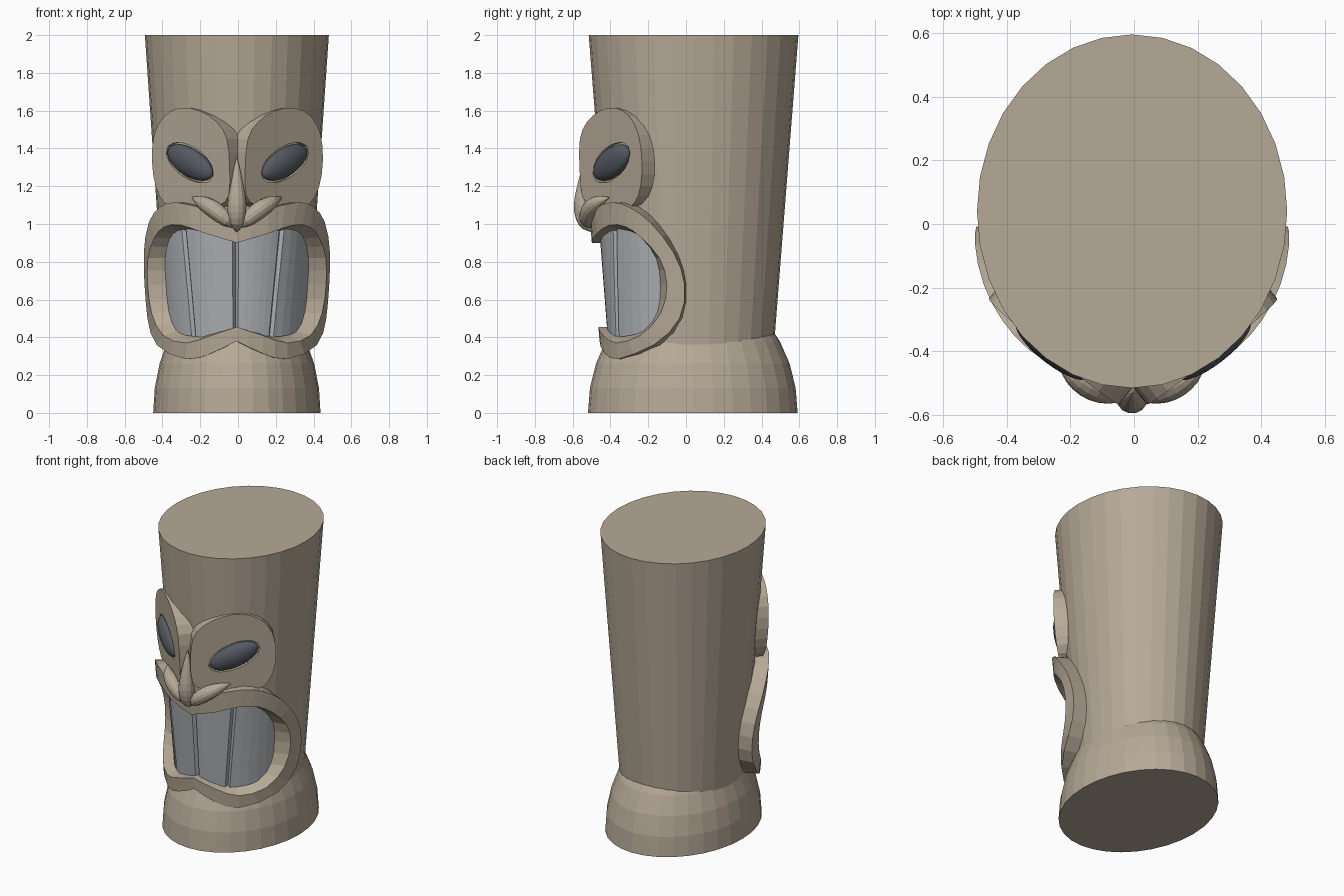
import bpy, bmesh, math
from math import sin, cos, pi, radians
from mathutils import Vector, Matrix

if "Cube" in bpy.data.objects:
    bpy.data.objects.remove(bpy.data.objects["Cube"])


def material(name, rgb):
    m = bpy.data.materials.new(name)
    m.diffuse_color = (*rgb, 1)
    m.use_nodes = True
    m.node_tree.nodes["Principled BSDF"].inputs["Base Color"].default_value = m.diffuse_color
    return m


WOOD = material("wood", (0.47, 0.40, 0.31))
TOOTH = material("tooth", (0.42, 0.44, 0.46))
DARK = material("dark_eye", (0.09, 0.10, 0.12))
CX, CY = -0.006, 0.04


def finish(bm, name, mat):
    bmesh.ops.recalc_face_normals(bm, faces=bm.faces)
    me = bpy.data.meshes.new(name)
    bm.to_mesh(me)
    bm.free()
    me.materials.append(mat)
    ob = bpy.data.objects.new(name, me)
    bpy.context.collection.objects.link(ob)
    return ob


def loft(name, rings, mat, wrap=False):
    """Skin closed rings; cap the ends, or join last ring to first."""
    bm = bmesh.new()
    vs = [[bm.verts.new(p) for p in r] for r in rings]
    n = len(rings[0])
    for a, b in zip(vs, vs[1:] + (vs[:1] if wrap else [])):
        for i in range(n):
            j = (i + 1) % n
            bm.faces.new((a[i], a[j], b[j], b[i]))
    if not wrap:
        bm.faces.new(vs[0])
        bm.faces.new(vs[-1])
    return finish(bm, name, mat)


def spline(pts, k, closed=False):
    """Catmull-Rom subdivision of a short point list."""
    pts = [Vector(p) for p in pts]
    n, out = len(pts), []
    get = (lambda i: pts[i % n]) if closed else (lambda i: pts[max(0, min(n - 1, i))])
    for i in range(n if closed else n - 1):
        a, b, c, d = (get(i + o) for o in (-1, 0, 1, 2))
        for s in range(k):
            t = s / k
            out.append(0.5 * (2 * b + (c - a) * t + (2 * a - 5 * b + 4 * c - d) * t * t
                              + (3 * b - a - 3 * c + d) * t ** 3))
    return out if closed else out + [pts[-1]]


def on_body(deg, z, off=0.0):
    """Point on the tapered trunk; angle measured from the front."""
    s = 1 - 0.1415 * (2 - z)
    a = radians(deg)
    return Vector((CX + (0.487 * s + off) * sin(a), CY - (0.555 * s + off) * cos(a), z))


# Trunk and bulging foot
loft("trunk", [[on_body(i * 11.25, z) for i in range(32)] for z in (0.25, 2.0)], WOOD)
foot = []
for k in range(6):
    e = radians(11.25 * k)
    foot.append([(CX + 0.443 * cos(e) * sin(i * pi / 16),
                  0.036 - 0.555 * cos(e) * cos(i * pi / 16), 0.68 * sin(e)) for i in range(32)])
loft("foot", foot[:5], WOOD)

# Lips: outer rim, inner rim and inner base as (angle, height) half outlines
OUTER = [(0, 1.02), (20, 1.08), (40, 1.115), (53, 1.09), (66, 1.01), (79, .85),
         (85, .68), (82, .5), (66, .36), (37, .285), (18, .315), (0, .38)]
INNER = [(0, .90), (20, .95), (37, .995), (50, .985), (60, .93), (71, .82),
         (75, .68), (71, .53), (57, .41), (36, .37), (18, .41), (0, .455)]
BASE = [(0, .90), (20, .945), (35, .965), (46, .955), (55, .92), (64, .82),
        (66, .68), (63, .53), (52, .44), (34, .41), (17, .425), (0, .455)]


def lip_ring(half, off, side):
    h = spline(half, 2)
    full = [(p.x, p.y) for p in h] + [(-p.x, p.y) for p in h[-2:0:-1]]
    return [on_body(a, z, off + side * sin(radians(a)) ** 2) for a, z in full]


loft("lips", [lip_ring(OUTER, -0.03, 0), lip_ring(OUTER, 0.07, 0.025),
              lip_ring(INNER, 0.07, 0.025), lip_ring(BASE, -0.005, 0)], WOOD, wrap=True)


# Teeth: slabs wrapped on the trunk with bevelled sides meeting in grooves
def tooth(name, left, right):
    rings = []
    for r in range(7):
        t = r / 6
        a, b = (e[0] + (e[1] - e[0]) * t for e in (left, right))
        mid = [a + 2 + (b - a - 4) * i / 5 for i in range(6)]
        cols = [(a, -.05), (a, .003)]
        cols += [(m, .025 - .015 * (m / 70) ** 2) for m in mid]
        cols += [(b, .003), (b, -.05)]
        ring = []
        for ang, off in cols:
            h = 0.29 * (1 - (abs(ang) / 70) ** 4) ** 0.25
            ring.append(on_body(ang, 0.69 + h * (2 * t - 1), off))
        rings.append(ring)
    loft(name, rings, TOOTH)


edges = [(-69, -69), (-35, -40), (-1, -1), (27, 33), (69, 69)]   # (bottom, top) angles
for i in range(4):
    tooth(f"tooth_{i + 1}", edges[i], edges[i + 1])

# Eye plates with slanted eye holes, and the eyeballs
PLATE = [(.05, 1.15), (.04, 1.3), (.05, 1.45), (.1, 1.54), (.19, 1.6), (.29, 1.615), (.38, 1.57),
         (.435, 1.47), (.45, 1.33), (.435, 1.2), (.39, 1.11), (.30, 1.07), (.18, 1.07), (.1, 1.1)]
YAW, TILT, EYE_Z = radians(39), radians(25), 1.325


def on_plate(u, v, n, sx):
    """Plate coordinates: along, up, outward."""
    n += 0.05 * v
    x = 0.252 + u * cos(YAW) + n * sin(YAW)
    return Vector((CX / 2 + sx * x, -0.395 + u * sin(YAW) - n * cos(YAW), EYE_Z + v))


outline = [((p.x - .25) / cos(YAW), p.y - EYE_Z) for p in spline(PLATE, 2, True)]
hole = []
for u, v in outline:
    al = math.atan2(v, u)
    r = 1 / math.hypot(cos(al - TILT) / 0.172, sin(al - TILT) / 0.086)
    hole.append((r * cos(al), r * sin(al)))

for side, sx in (("left", -1), ("right", 1)):
    loft(f"eye_plate_{side}",
         [[on_plate(u, v, n, sx) for u, v in ring] for ring, n in
          ((outline, -.12), (outline, 0), (hole, 0), (hole, -.07))], WOOD, wrap=True)
    bm = bmesh.new()
    bmesh.ops.create_uvsphere(bm, u_segments=32, v_segments=16, radius=1)
    for vert in bm.verts:
        c = vert.co
        a, b = c.z * 0.16, c.x * 0.076
        vert.co = on_plate(a * cos(TILT) - b * sin(TILT), a * sin(TILT) + b * cos(TILT),
                           c.y * 0.05 - 0.005, sx)
    finish(bm, f"eyeball_{side}", DARK)


# Nose: tapering ridge and two swept nostrils
def tube(name, pts, k=3, sides=14):
    """Tapered tube through (x, y, z, radius) points."""
    path = spline([Vector(p) for p in pts], k)
    rings = []
    for i, p in enumerate(path):
        d = (path[min(i + 1, len(path) - 1)] - path[max(i - 1, 0)]).to_3d().normalized()
        a = d.cross(Vector((0, 1, 0.01))).normalized()
        b = d.cross(a)
        rings.append([p.to_3d() + p.w * (a * cos(2 * pi * s / sides) + b * sin(2 * pi * s / sides))
                      for s in range(sides)])
    loft(name, rings, WOOD)


tube("nose_ridge", [(CX, -.53, 1.35, .003), (CX, -.54, 1.23, .03), (CX, -.545, 1.10, .05),
                    (CX, -.535, 1.01, .038), (CX, -.50, .96, .004)])
for side, sx in (("left", -1), ("right", 1)):
    tube(f"nostril_{side}", [(CX + sx * x, y, z, r) for x, y, z, r in
                             ((.0, -.50, .985, .006), (.05, -.525, 1.02, .036), (.12, -.51, 1.075, .045),
                              (.185, -.47, 1.115, .034), (.235, -.41, 1.14, .004))])
